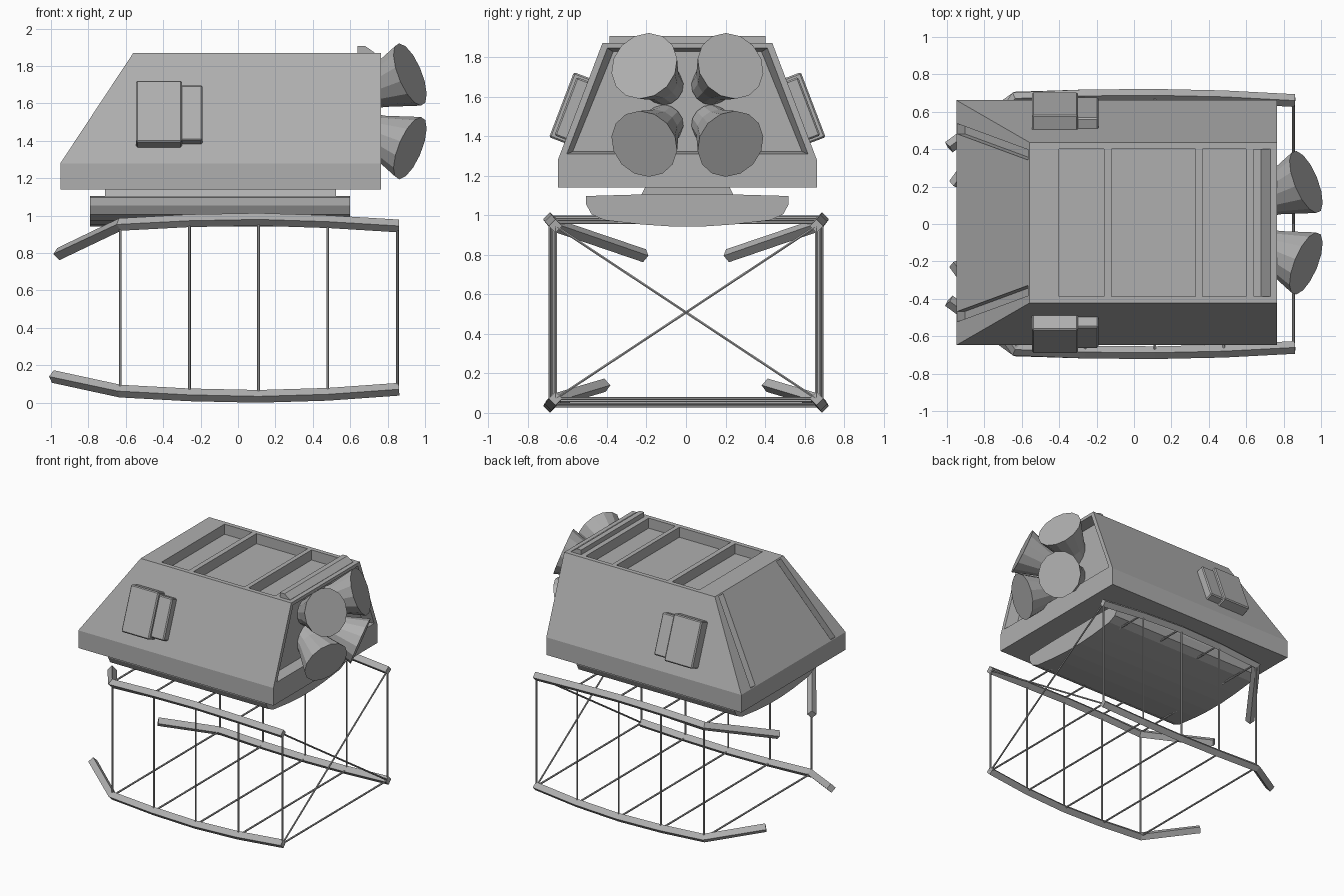
import bpy, bmesh, math
from mathutils import Vector as V

if "Cube" in bpy.data.objects:
    bpy.data.objects.remove(bpy.data.objects["Cube"])

CY = 0.007  # hull centreline
GREY = bpy.data.materials.new("dark_grey")
GREY.diffuse_color = (.43, .43, .43, 1)
GREY.use_nodes = True
GREY.node_tree.nodes["Principled BSDF"].inputs["Base Color"].default_value = GREY.diffuse_color


def loft(name, tubes):
    """Each tube is a list of equal-length rings; skin them and cap the ends."""
    bm = bmesh.new()
    for rings in tubes:
        vs = [[bm.verts.new(p) for p in r] for r in rings]
        n = len(vs[0])
        for a, b in zip(vs, vs[1:]):
            for i in range(n):
                bm.faces.new((a[i], a[(i + 1) % n], b[(i + 1) % n], b[i]))
        bm.faces.new(vs[0][::-1])
        bm.faces.new(vs[-1])
    bmesh.ops.recalc_face_normals(bm, faces=bm.faces[:])
    me = bpy.data.meshes.new(name)
    bm.to_mesh(me)
    bm.free()
    me.materials.append(GREY)
    ob = bpy.data.objects.new(name, me)
    bpy.context.collection.objects.link(ob)
    return ob


def rect(x0, x1, hy, z):
    return [(x0, CY - hy, z), (x1, CY - hy, z), (x1, CY + hy, z), (x0, CY + hy, z)]


def sweep(pts, r, n=4, ref=(0, 0, 1)):
    """Rings of n sides along a path, first corner pointing towards ref."""
    pts = [V(p) for p in pts]
    rings = []
    for i, p in enumerate(pts):
        t = (pts[min(i + 1, len(pts) - 1)] - pts[max(i - 1, 0)]).normalized()
        u = V(ref)
        u = (u - t * u.dot(t)).normalized()
        w = t.cross(u)
        rr = r[i] if isinstance(r, (list, tuple)) else r
        rings.append([p + (u * math.cos(a) + w * math.sin(a)) * rr
                      for a in (2 * math.pi * k / n for k in range(n))])
    return rings


def cut(target, cutter):
    bpy.context.view_layer.objects.active = target
    m = target.modifiers.new("cut", 'BOOLEAN')
    m.operation, m.solver, m.object = 'DIFFERENCE', 'EXACT', cutter
    bpy.ops.object.modifier_apply(modifier=m.name)
    bpy.data.objects.remove(cutter)


# Hull: straight skirt, then tapered upper body with sloped nose
hull = loft("hull", [[rect(-.95, .765, .655, 1.14), rect(-.95, .765, .655, 1.28),
                      rect(-.56, .765, .43, 1.87)]])

# Roof bays
cut(hull, loft("bay_cutter", [[rect(a, b, .395, 1.79), rect(a, b, .395, 1.95)]
                              for a, b in ((-.40, -.16), (-.12, .33), (.365, .60))]))


# Tapered recess in the tail
def tail(x, d):
    return [(x, CY - .61 + d, 1.31 + d * .4), (x, CY + .61 - d, 1.31 + d * .4),
            (x, CY + .405 - d, 1.845 - d * .6), (x, CY - .405 + d, 1.845 - d * .6)]


cut(hull, loft("tail_cutter", [[tail(.68, .03), tail(.765, 0), tail(.80, 0)]]))

# Grooves down the sloped nose
nose_n = V((-.834, 0, .551))


def groove(s):
    rings = []
    for t, y in ((.01, .475), (.985, .335)):
        p = V((-.95 + .39 * t, CY, 1.28 + .59 * t))
        rings.append([p + V((0, s * (y + dy), 0)) + nose_n * d
                      for dy, d in ((0, -.05), (.055, -.05), (.055, .03), (0, .03))])
    return rings


cut(hull, loft("groove_cutter", [groove(1), groove(-1)]))

# Wedge bar across the rear of the roof
prof = [(.64, 1.86), (.64, 1.907), (.68, 1.907), (.73, 1.872), (.73, 1.86)]
loft("roof_bar", [[[(x, CY + y, z) for x, z in prof] for y in (-.395, .395)]])

# Thruster cones, splayed outwards
cones = []
for sy in (-1, 1):
    for sz in (-1, 1):
        d = V((.86, sy * .35, sz * .35)).normalized()
        m = V((.92, CY + sy * .218, 1.558 + sz * .197))
        cones.append(sweep([m - d * .31, m - d * .2, m], [.095, .11, .178], 14))
loft("thrusters", cones)

# Side pods lying on the sloped flanks
for s, label in ((-1, "front"), (1, "back")):
    up, out = V((0, -s * .356, .934)), V((0, s * .934, .356))
    c = V((0, CY + s * .56, 1.53))
    for part, x0, x1, h, th in (("pod", -.545, -.30, .176, .082),
                                ("pod_end", -.32, -.19, .158, .06)):
        rings = [[c + V((x, 0, 0)) + up * a + out * b for a, b in
                  ((-h, -.02), (h, -.02), (h, th), (-h, th))] for x in (x0, x1)]
        ob = loft(f"{label}_{part}", [rings])
        b = ob.modifiers.new("bevel", 'BEVEL')
        b.width, b.segments = .008, 1

# Belly dish and the neck that joins it to the hull
half = [(.23, 1.105), (.512, 1.097), (.512, 1.055), (.485, 1.005), (.42, .975), (.23, .953), (.08, .943)]
dish = half + [(-y, z) for y, z in reversed(half)]
loft("belly_dish", [[[(x, CY + y, z) for y, z in dish] for x in (-.79, .60)]])
loft("belly_neck", [[rect(-.71, .525, .24, 1.09), rect(-.71, .525, .21, 1.15)]])

# Four bowed corner rails of the open frame, with inward-bent tips
lower = [(-.99, .41, .14), (-.63, .675, .062), (-.26, .685, .042),
         (.11, .688, .034), (.48, .68, .045), (.86, .66, .072)]
upper = [(-.96, .21, .795), (-.63, .675, .953), (-.26, .685, .973),
         (.11, .688, .98), (.48, .68, .968), (.86, .66, .945)]
rails = []
for s in (-1, 1):
    for path in (lower, upper):
        rails.append(sweep([(x, s * y, z) for x, y, z in path], .034))
loft("frame_rails", rails)

# Thin posts, cross bars and rear diagonal braces
rods = []
for (x, y, z0), (_, _, z1) in zip(lower[1:], upper[1:]):
    x = min(x, .853)
    for s in (-1, 1):
        rods.append(sweep([(x, s * y, z0), (x, s * y, z1)], .0075, 6, (1, 0, 0)))
    rods.append(sweep([(x, -y, z0), (x, y, z0)], .0075, 6))
    if x < .8:  # the rear top is held by the diagonals
        rods.append(sweep([(x, -y, z1 + .01), (x, y, z1 + .01)], .0075, 6))
for s in (-1, 1):
    rods.append(sweep([(.853, -s * .66, .072), (.853, s * .66, .945)], .007, 6, (1, 0, 0)))
loft("frame_struts", rods)
